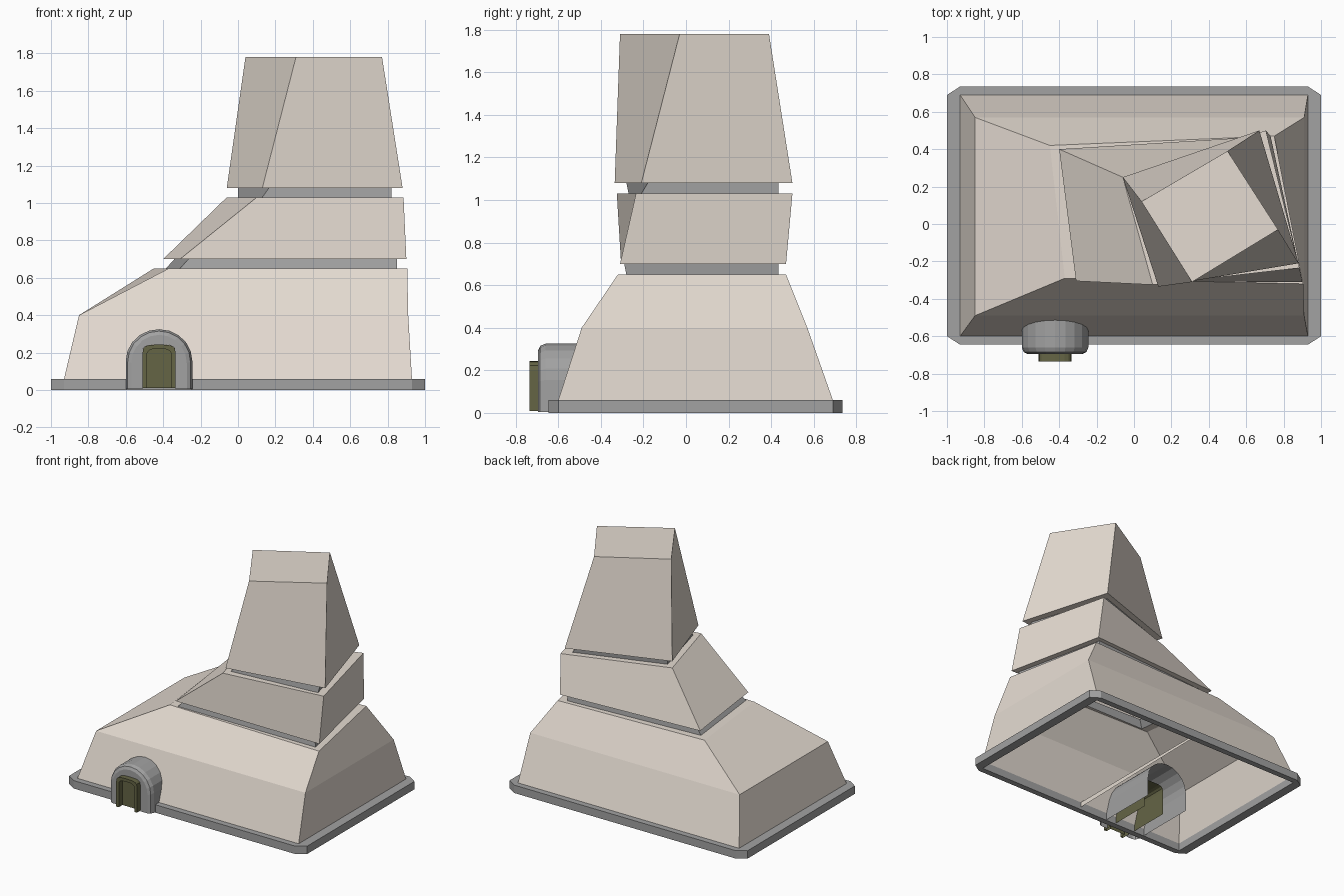
import bpy, bmesh, math

if "Cube" in bpy.data.objects:
    bpy.data.objects.remove(bpy.data.objects["Cube"])


def material(name, rgb):
    m = bpy.data.materials.new(name)
    m.diffuse_color = (*rgb, 1)
    m.use_nodes = True
    m.node_tree.nodes["Principled BSDF"].inputs["Base Color"].default_value = m.diffuse_color
    return m


STONE = material("stone", (0.78, 0.71, 0.64))
GREY = material("grey", (0.36, 0.36, 0.36))
OLIVE = material("olive", (0.13, 0.13, 0.06))


def loft(name, rings, mat, closed=True, loop=False, cap=False):
    """Skin a list of rings; closed joins each ring, loop joins last ring to first."""
    bm = bmesh.new()
    vs = [[bm.verts.new(p) for p in r] for r in rings]
    n, count = len(vs[0]), len(vs)
    for i in range(count if loop else count - 1):
        a, b = vs[i], vs[(i + 1) % count]
        for j in range(n if closed else n - 1):
            k = (j + 1) % n
            bm.faces.new((a[j], a[k], b[k], b[j]))
    if cap:
        bm.faces.new(vs[-1])
    bmesh.ops.remove_doubles(bm, verts=bm.verts, dist=1e-4)
    bmesh.ops.recalc_face_normals(bm, faces=bm.faces)
    me = bpy.data.meshes.new(name)
    bm.to_mesh(me)
    bm.free()
    ob = bpy.data.objects.new(name, me)
    bpy.context.collection.objects.link(ob)
    me.materials.append(mat)
    return ob


def at(z, pts):
    return [(x, y, z) for x, y in pts]


# Base frame: chamfered outside, rectangular opening inside
outer = [(-1, -0.60), (-0.93, -0.645), (0.93, -0.645), (1, -0.60),
         (1, 0.69), (0.93, 0.735), (-0.93, 0.735), (-1, 0.69)]
opening = [(-0.93, -0.60), (0.93, -0.60), (0.93, 0.69), (-0.93, 0.69)]
inner = [p for p in opening for _ in range(2)]
loft("base_frame", [at(0, outer), at(0.06, outer), at(0.06, inner), at(0, inner)], GREY, loop=True)

# Thin brace across the open underside
loft("base_brace", [[(0.0, -0.60, 0.02), (0.0, 0.69, 0.04)],
                    [(0.0, -0.60, 0.06), (0.0, 0.69, 0.06)]], STONE, closed=False)

# Neck outlines; the tiers are hollow and meet at the necks
neck_a = at(0.65, [(-0.31, -0.28), (0.85, -0.28), (0.69, 0.435), (-0.385, 0.37)])
neck_b = at(0.70, [(-0.265, -0.25), (0.85, -0.29), (0.69, 0.435), (-0.34, 0.36)])
neck_c = at(1.03, [(0.13, -0.27), (0.82, -0.21), (0.65, 0.435), (0.0, 0.22)])
neck_d = at(1.08, [(0.165, -0.28), (0.82, -0.18), (0.62, 0.435), (0.0, 0.22)])
loft("lower_neck", [neck_a, neck_b], GREY)
loft("upper_neck", [neck_c, neck_d], GREY)

# Lower body, open underneath
loft("lower_body", [
    at(0.06, opening),
    at(0.40, [(-0.85, -0.49), (0.91, -0.49), (0.91, 0.57), (-0.85, 0.57)]),
    at(0.65, [(-0.37, -0.29), (0.905, -0.32), (0.75, 0.47), (-0.45, 0.42)]),
    neck_a,
], STONE)

# Middle tier
loft("middle_tier", [
    neck_b,
    at(0.70, [(-0.31, -0.305), (0.90, -0.31), (0.73, 0.47), (-0.40, 0.40)]),
    at(1.03, [(0.10, -0.325), (0.885, -0.235), (0.705, 0.50), (-0.06, 0.25)]),
    neck_c,
], STONE)

# Tower
loft("tower", [
    neck_d,
    at(1.08, [(0.13, -0.335), (0.88, -0.21), (0.67, 0.50), (-0.06, 0.25)]),
    at(1.78, [(0.31, -0.31), (0.77, -0.03), (0.50, 0.39), (0.04, 0.12)]),
], STONE, cap=True)


def arch(y, half, top, corner, seg=10, round_=1.0, cx=-0.422, z0=0.005):
    """Open arch outline; round_ below 1 squares the shoulders."""
    pts = [(cx - half, y, z0)]
    for i in range(seg + 1):
        a = math.pi * (1 - i / seg)
        c, s = math.cos(a), math.sin(a)
        x = half * math.copysign(abs(c) ** round_, c)
        pts.append((cx + x, y, top - corner + corner * abs(s) ** round_))
    return pts + [(cx + half, y, z0)]


# Entrance arch: a shell with a softened front rim, open at the back
loft("entrance_arch", [
    arch(-0.13, 0.178, 0.325, 0.17),
    arch(-0.66, 0.178, 0.325, 0.17),
    arch(-0.685, 0.168, 0.315, 0.165),
    arch(-0.695, 0.148, 0.295, 0.15),
    arch(-0.695, 0.088, 0.243, 0.05, round_=0.55),
], GREY, closed=False)


# Door surround with recessed door
def door(y, half, top):
    return arch(y, half, top, 0.045, 8, 0.6, z0=0.01)


loft("door_frame", [door(-0.28, 0.088, 0.243), door(-0.735, 0.088, 0.243),
                    door(-0.735, 0.066, 0.220), door(-0.69, 0.066, 0.220)],
     OLIVE, closed=False, cap=True)
